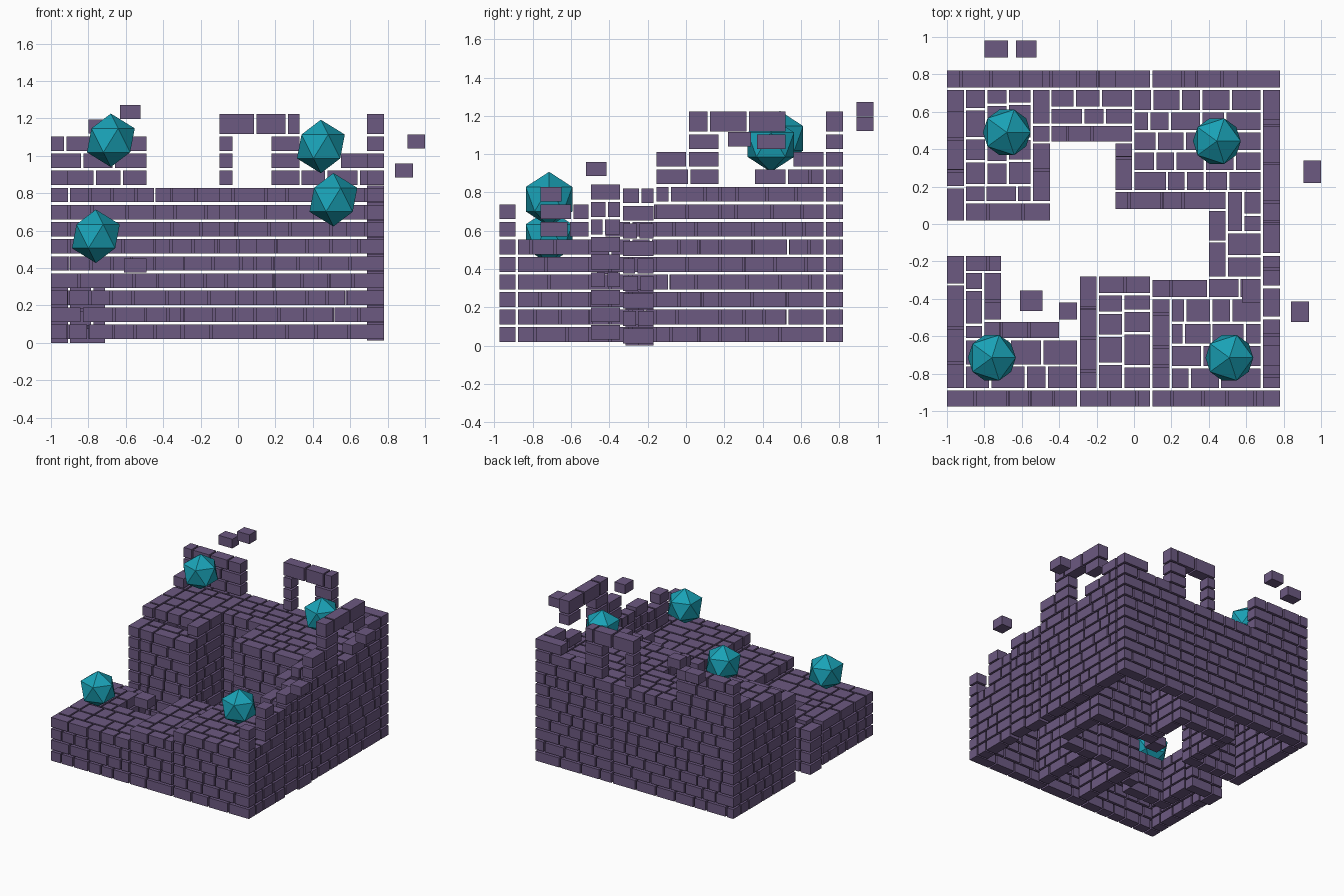
import bpy, bmesh, random
from mathutils import Matrix, Vector

if "Cube" in bpy.data.objects:
    bpy.data.objects.remove(bpy.data.objects["Cube"])

random.seed(4)
PITCH, HEIGHT, BASE, GAP = 0.0915, 0.077, 0.02, 0.013


def material(name, color):
    m = bpy.data.materials.new(name)
    m.diffuse_color = (*color, 1)
    m.use_nodes = True
    m.node_tree.nodes["Principled BSDF"].inputs["Base Color"].default_value = m.diffuse_color
    return m


STONE = material("purple_stone", (0.15, 0.10, 0.22))
TEAL = material("teal_crystal", (0.01, 0.36, 0.47))


def finish(bm, name, mat):
    me = bpy.data.meshes.new(name)
    bm.to_mesh(me)
    bm.free()
    me.materials.append(mat)
    ob = bpy.data.objects.new(name, me)
    bpy.context.collection.objects.link(ob)


def brick(bm, x0, x1, y0, y1, z0, z1):
    c = Vector(((x0 + x1) / 2, (y0 + y1) / 2, (z0 + z1) / 2))
    bmesh.ops.create_cube(bm, size=1, matrix=Matrix.Translation(c) @
                          Matrix.Diagonal((x1 - x0, y1 - y0, z1 - z0, 1)))


def split(a, b):
    """Cut a length into uneven brick lengths."""
    cuts, p = [a], a + random.uniform(0.07, 0.18)
    while p < b - 0.06:
        cuts.append(p)
        p += random.uniform(0.1, 0.19)
    return list(zip(cuts, cuts[1:] + [b + GAP]))


def course(bm, x0, y0, x1, y1, z, h=HEIGHT, along_x=None):
    if along_x is None:
        along_x = x1 - x0 >= y1 - y0
    for a, b in split(*((x0, x1) if along_x else (y0, y1))):
        b -= GAP
        if along_x:
            brick(bm, a, b, y0, y1, z, z + h)
        else:
            brick(bm, x0, x1, a, b, z, z + h)


def wall(name, pieces):
    """Pieces are x0, y0, x1, y1, first course, end course, drop."""
    bm = bmesh.new()
    for x0, y0, x1, y1, k0, k1, *drop in pieces:
        for k in range(k0, k1):
            z = BASE + PITCH * k - (drop[0] if drop else 0)
            course(bm, x0, y0, x1, y1, z)
    finish(bm, name, STONE)


def floor(name, areas):
    """Areas are x0, y0, x1, y1, course; paved in strips."""
    bm = bmesh.new()
    for x0, y0, x1, y1, k in areas:
        along_x = x1 - x0 >= y1 - y0
        lo, hi = (y0, y1) if along_x else (x0, x1)
        n = max(1, round((hi - lo) / 0.115))
        for i in range(n):
            a = lo + (hi - lo) * i / n
            b = lo + (hi - lo) * (i + 1) / n - (GAP if i < n - 1 else 0)
            r = (x0, a, x1, b) if along_x else (a, y0, b, y1)
            course(bm, *r, BASE + PITCH * k, along_x=along_x)
    finish(bm, name, STONE)


# outer walls, rising counterclockwise from the front left
wall("front_wall", [(-1, -.975, -.305, -.89, 0, 4), (-.29, -.975, .085, -.89, 0, 5),
                    (.1, -.975, .78, -.89, 0, 6), (.69, -.975, .78, -.89, 6, 8)])
wall("right_wall", [(.69, -.877, .78, -.51, 0, 6), (.69, -.76, .78, -.51, 6, 8),
                    (.69, -.76, .78, -.65, 8, 9), (.69, -.495, .78, -.345, 0, 9, -.012),
                    (.69, -.33, .78, -.17, 0, 9, .008), (.69, -.155, .78, .17, 0, 10),
                    (.69, -.155, .78, 0, 10, 11), (.69, .183, .78, .717, 0, 9),
                    (.69, .36, .78, .717, 9, 10), (.69, .56, .78, .717, 10, 11)])
wall("back_wall", [(-1, .73, .085, .82, 0, 9), (.1, .73, .78, .82, 0, 9),
                   (-1, .73, -.49, .82, 9, 12), (.34, .73, .78, .82, 9, 10),
                   (.55, .73, .78, .82, 10, 11)])
wall("left_wall", [(-1, .02, -.91, .19, 0, 8), (-1, .203, -.91, .717, 0, 9),
                   (-1, .6, -.91, .717, 9, 10),
                   (-1, -.877, -.91, -.33, 0, 4), (-1, -.317, -.91, -.17, 0, 4, .02)])

# walls around the courtyard
wall("front_left_inner_wall", [(-.897, -.25, -.71, -.17, 0, 4, .02),
                               (-.8, -.51, -.71, -.263, 0, 4), (-.8, -.61, -.4, -.523, 0, 4),
                               (-.4, -.51, -.305, -.42, 0, 4)])
wall("front_inner_wall", [(-.29, -.877, -.2, -.28, 0, 5), (-.187, -.37, .085, -.28, 0, 5),
                          (.1, -.877, .19, -.403, 0, 6), (.1, -.39, .39, -.3, 0, 6)])
wall("right_inner_wall", [(.4, -.28, .49, -.1, 0, 7), (.4, -.087, .49, .07, 0, 8)])
wall("back_right_inner_wall", [(-.1, .08, .49, .17, 0, 9), (-.1, .183, -.01, .43, 0, 9)])
wall("back_inner_wall", [(-.44, .44, -.01, .525, 0, 9)])
wall("back_left_inner_wall", [(-.897, .02, -.45, .11, 0, 8), (-.54, .123, -.45, .43, 0, 9),
                              (-.54, .44, -.453, .525, 0, 9)])

# paved terraces, one course thick over the hollow inside
floor("front_left_terrace", [(-.897, -.877, -.305, -.623, 3), (-.897, -.61, -.813, -.263, 3)])
floor("front_terrace", [(-.187, -.877, .085, -.383, 4)])
floor("front_right_terrace", [(.203, -.877, .677, -.403, 5), (.4, -.39, .677, -.293, 5)])
floor("right_steps", [(.503, -.28, .677, -.18, 6), (.503, -.167, .677, -.05, 7),
                      (.503, -.037, .677, .17, 8), (.577, -.42, .677, -.293, 6)])
floor("back_right_terrace", [(.003, .183, .677, .717, 8)])
floor("back_terrace", [(-.44, .538, -.01, .717, 8)])
floor("back_left_terrace", [(-.897, .123, -.553, .2, 7), (-.897, .213, -.553, .717, 8),
                            (-.54, .538, -.453, .717, 8)])

# two broken window arches on top of the walls
LINTEL = BASE + PITCH * 12
bm = bmesh.new()
for k in (9, 10, 11):
    z = BASE + PITCH * k
    brick(bm, -.1, -.03, .73, .82, z, z + HEIGHT)
    brick(bm, .18, .33, .73, .82, z, z + HEIGHT)
for a, b in ((-.1, .085), (.1, .255), (.267, .33)):
    brick(bm, a, b, .73, .82, LINTEL, LINTEL + .105)
finish(bm, "back_arch", STONE)

bm = bmesh.new()
for k in (10, 11):
    z = BASE + PITCH * k
    brick(bm, .69, .78, .015, .17, z, z + HEIGHT)
brick(bm, .69, .78, .37, .52, BASE + PITCH * 11, BASE + PITCH * 11 + HEIGHT)
for a, b in ((.015, .112), (.125, .317), (.33, .52)):
    brick(bm, .69, .78, a, b, LINTEL, LINTEL + .105)
finish(bm, "right_arch", STONE)

# loose bricks hovering around the ruin
bm = bmesh.new()
for x0, x1, y0, y1, z0 in ((.84, .935, -.523, -.415, .885), (.905, 1, .22, .34, 1.04),
                           (-.8, -.675, .89, .98, 1.12), (-.63, -.52, .89, .98, 1.197),
                           (-.61, -.49, -.465, -.355, .375)):
    brick(bm, x0, x1, y0, y1, z0, z0 + .075)
finish(bm, "floating_bricks", STONE)

# crystal orbs above the four corners
for name, loc in (("front_left", (-.76, -.715, .57)), ("front_right", (.51, -.715, .765)),
                  ("back_right", (.443, .443, 1.05)), ("back_left", (-.68, .49, 1.083))):
    bm = bmesh.new()
    bmesh.ops.create_icosphere(bm, subdivisions=1, radius=.143, matrix=Matrix.Translation(loc))
    finish(bm, name + "_orb", TEAL)
